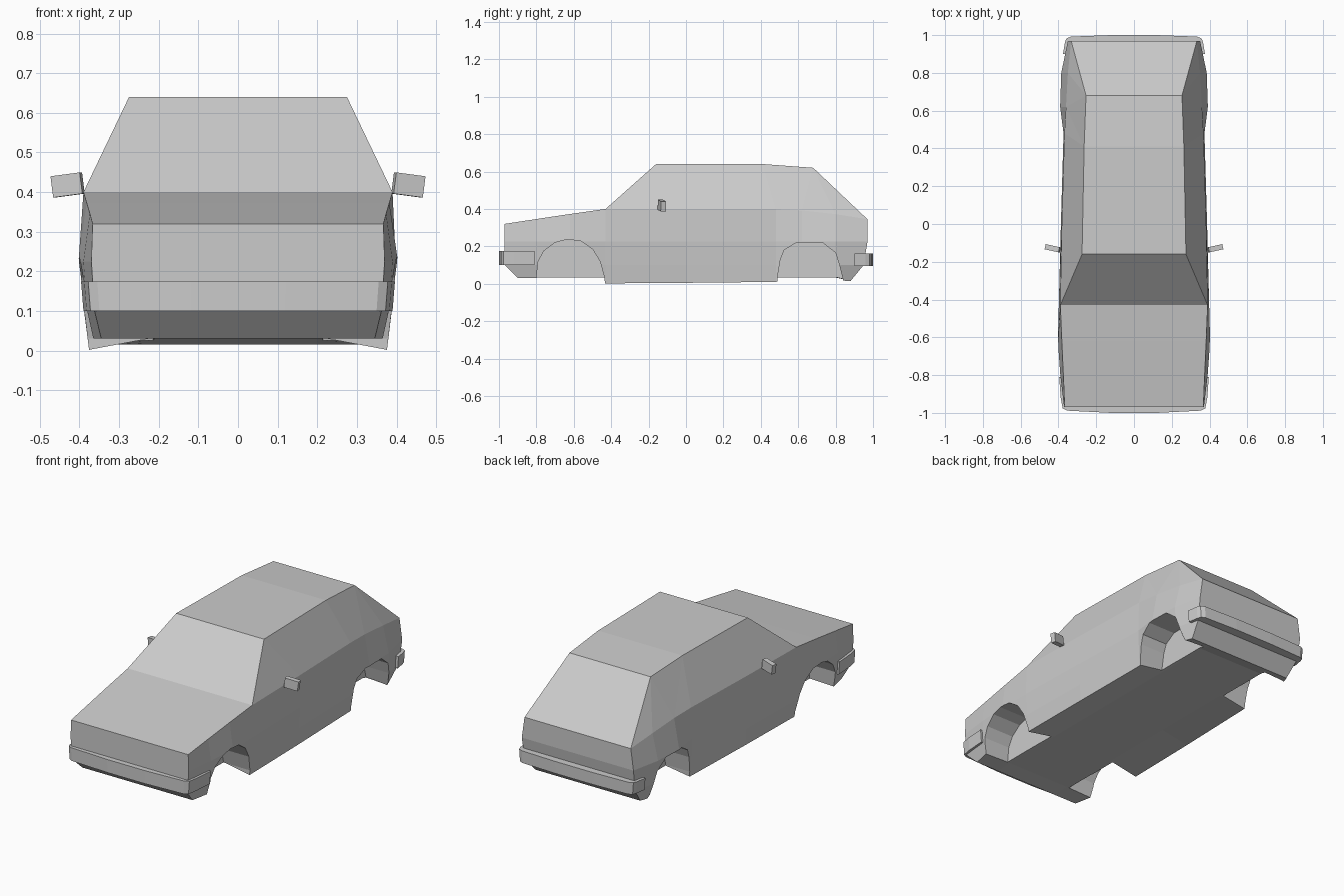
import bpy, bmesh
from mathutils import Euler

if "Cube" in bpy.data.objects:
    bpy.data.objects.remove(bpy.data.objects["Cube"])


def finish(name, bm):
    bmesh.ops.recalc_face_normals(bm, faces=bm.faces)
    me = bpy.data.meshes.new(name)
    bm.to_mesh(me)
    bm.free()
    ob = bpy.data.objects.new(name, me)
    bpy.context.collection.objects.link(ob)
    return ob


def prism(name, lower, upper):
    """Solid between two matching outlines."""
    bm = bmesh.new()
    a = [bm.verts.new(p) for p in lower]
    b = [bm.verts.new(p) for p in upper]
    bm.faces.new(a)
    bm.faces.new(b)
    for i in range(len(a)):
        j = (i + 1) % len(a)
        bm.faces.new((a[i], a[j], b[j], b[i]))
    return finish(name, bm)


# Body stations: y, bottom x, bottom z, low x, mid x, shoulder x, shoulder z
stations = [
    (-0.97, 0.345, 0.030, 0.362, 0.370, 0.367, 0.320),
    (-0.80, 0.365, 0.030, 0.380, 0.390, 0.374, 0.346),
    (-0.62, 0.375, 0.028, 0.392, 0.403, 0.382, 0.373),
    (-0.43, 0.376, 0.002, 0.388, 0.398, 0.390, 0.400),
    (0.00, 0.372, 0.005, 0.380, 0.387, 0.382, 0.400),
    (0.48, 0.364, 0.010, 0.368, 0.373, 0.368, 0.400),
    (0.62, 0.375, 0.030, 0.386, 0.391, 0.360, 0.392),
    (0.80, 0.362, 0.018, 0.376, 0.385, 0.350, 0.372),
    (0.97, 0.330, 0.015, 0.345, 0.350, 0.333, 0.345),
]
last = len(stations) - 1
bm = bmesh.new()
half = {1: [], -1: []}
for s in half:
    for i, (y, xb, zb, xl, xm, xs, zs) in enumerate(stations):
        tuck = 0.07 if i == 0 else -0.09 if i == last else 0
        y_low = y - 0.02 if i == last else y
        z_floor = zb if i in (0, last) else 0.035
        pts = [(0.2, y + tuck, z_floor), (xb, y + tuck, zb), (xl, y_low, 0.1),
               (xm, y, 0.225), (xs, y, zs)]
        half[s].append([bm.verts.new((s * x, py, z)) for x, py, z in pts])
roof = {s: [bm.verts.new((s * x, y, z)) for x, y, z in
            ((0.275, -0.16, 0.64), (0.264, 0.41, 0.64), (0.254, 0.68, 0.62))]
        for s in half}

# Flanks and cabin sides
for s in half:
    h, r = half[s], roof[s]
    for i in range(last):
        for k in range(4):
            bm.faces.new((h[i][k], h[i + 1][k], h[i + 1][k + 1], h[i][k + 1]))
    top = [ring[4] for ring in h]
    for f in ((top[3], top[4], r[0]), (top[4], top[5], r[1], r[0]),
              (top[5], top[6], r[1]), (top[6], r[2], r[1]),
              (top[6], top[7], r[2]), (top[7], top[8], r[2])):
        bm.faces.new(f)

# Panels across the car: floor, nose, tail, then hood, windscreen, roof, hatch
def across(chain):
    R, L = chain[1], chain[-1]
    for i in range(len(R) - 1):
        bm.faces.new((R[i], R[i + 1], L[i + 1], L[i]))

across({s: [ring[0] for ring in half[s]] for s in half})
across({s: half[s][0] for s in half})
across({s: half[s][last] for s in half})
across({s: [ring[4] for ring in half[s][:4]] + roof[s] + [half[s][last][4]] for s in half})
body = finish("car_body", bm)

# Wheel arches
arches = {
    "front": [(-0.80, -0.05), (-0.80, 0.03), (-0.79, 0.12), (-0.76, 0.175), (-0.70, 0.22),
              (-0.64, 0.236), (-0.565, 0.23), (-0.50, 0.185), (-0.46, 0.12),
              (-0.435, 0.03), (-0.432, -0.05)],
    "rear": [(0.485, -0.05), (0.49, 0.04), (0.505, 0.13), (0.525, 0.18), (0.59, 0.22),
             (0.73, 0.22), (0.80, 0.165), (0.82, 0.10), (0.84, 0.02), (0.845, -0.05)],
}
for name, prof in arches.items():
    for s in (1, -1):
        cut = prism(name + "_arch_cutter", [(s * 0.215, y, z) for y, z in prof],
                    [(s * 0.6, y, z) for y, z in prof])
        cut.hide_render = True
        mod = body.modifiers.new("arch", "BOOLEAN")
        mod.operation = "DIFFERENCE"
        mod.solver = "EXACT"
        mod.object = cut
        bpy.context.view_layer.objects.active = body
        bpy.ops.object.modifier_apply(modifier=mod.name)
        bpy.data.objects.remove(cut)

# Bumpers
def bumper(name, plan, z0, z1):
    loop = plan + [(-x, y) for x, y in reversed(plan)]
    prism(name, [(x * 0.985, y, z0) for x, y in loop], [(x, y, z1) for x, y in loop])

bumper("front_bumper", [(0.396, -0.81), (0.388, -0.92), (0.378, -0.975), (0.355, -0.988),
                        (0.12, -1.0)], 0.10, 0.174)
bumper("rear_bumper", [(0.376, 0.90), (0.366, 0.96), (0.358, 0.982), (0.335, 0.992),
                       (0.12, 1.0)], 0.095, 0.163)

# Door mirrors
for s, side in ((1, "right"), (-1, "left")):
    bm = bmesh.new()
    bmesh.ops.create_cube(bm, size=1)
    bmesh.ops.scale(bm, vec=(0.076, 0.028, 0.054), verts=bm.verts)
    bmesh.ops.rotate(bm, matrix=Euler((0, s * 0.13, s * 0.22)).to_matrix(), verts=bm.verts)
    bmesh.ops.translate(bm, vec=(s * 0.43, -0.129, 0.418), verts=bm.verts)
    finish(side + "_mirror", bm)
